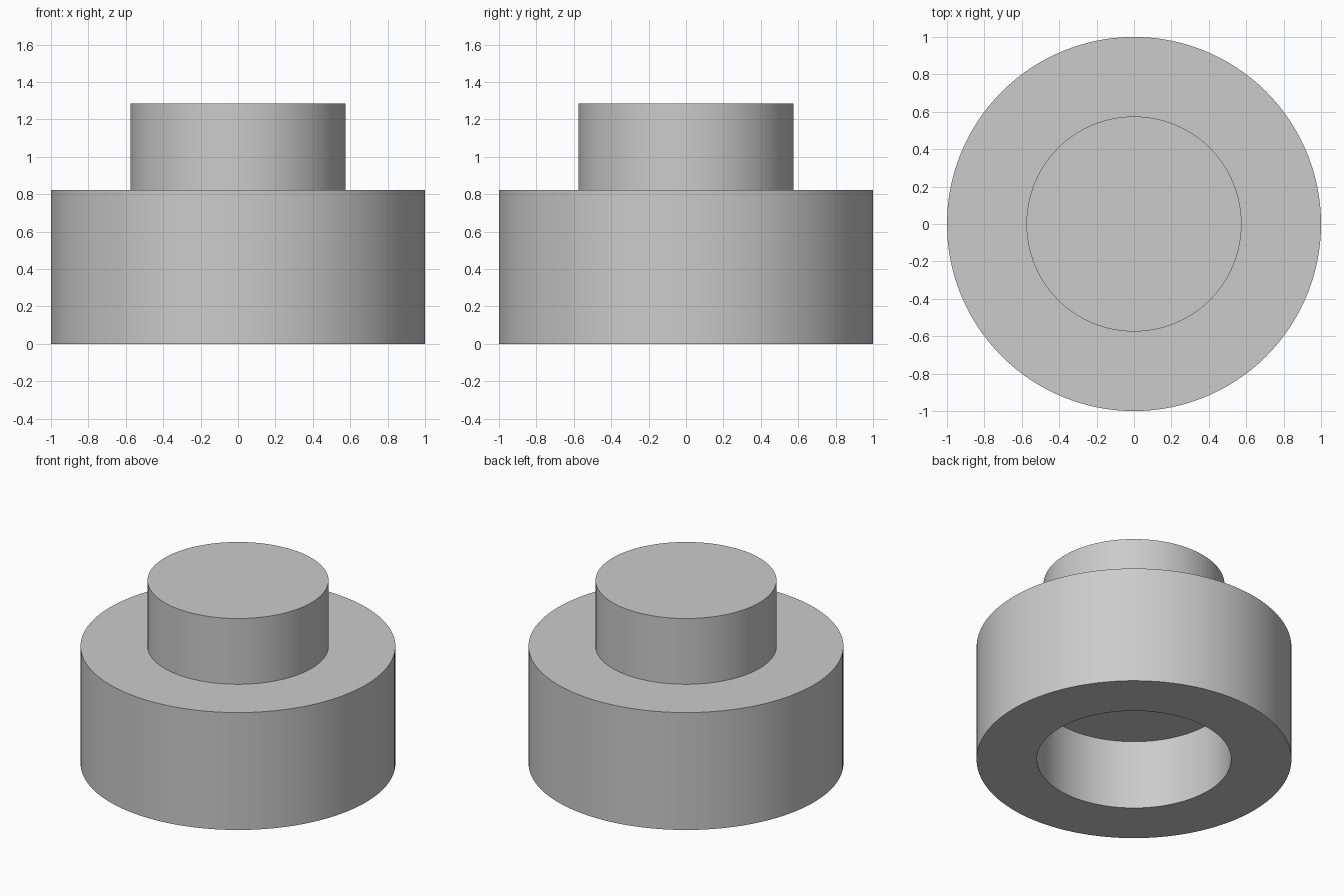
import bpy, bmesh, math

if "Cube" in bpy.data.objects:
    bpy.data.objects.remove(bpy.data.objects["Cube"])

SEGMENTS = 128

grey = bpy.data.materials.new("plain grey")
grey.diffuse_color = (0.6, 0.6, 0.6, 1)
grey.use_nodes = True
grey.node_tree.nodes["Principled BSDF"].inputs["Base Color"].default_value = grey.diffuse_color

# Half-section (radius, height) from the socket ceiling, round the outside, to the stud top
profile = [(0, 0.486), (0.617, 0.486), (0.617, 0), (1, 0),
           (1, 0.823), (0.575, 0.823), (0.575, 1.284), (0, 1.284)]


def lathe(name, points, material):
    """Spin a half-section round the z axis into a closed solid."""
    bm = bmesh.new()
    verts = [bm.verts.new((r, 0, z)) for r, z in points]
    edges = [bm.edges.new(pair) for pair in zip(verts, verts[1:])]
    bmesh.ops.spin(bm, geom=verts + edges, cent=(0, 0, 0), axis=(0, 0, 1),
                   angle=math.tau, steps=SEGMENTS, use_merge=True)
    bmesh.ops.remove_doubles(bm, verts=bm.verts, dist=1e-4)
    bmesh.ops.recalc_face_normals(bm, faces=bm.faces)
    mesh = bpy.data.meshes.new(name)
    bm.to_mesh(mesh)
    bm.free()
    mesh.materials.append(material)
    obj = bpy.data.objects.new(name, mesh)
    bpy.context.collection.objects.link(obj)
    return obj


# Round block with a stud on top and a blind socket underneath
block = lathe("round_stud_block", profile, grey)
bpy.context.view_layer.objects.active = block
block.select_set(True)
bpy.ops.object.shade_smooth_by_angle(angle=math.radians(30))
